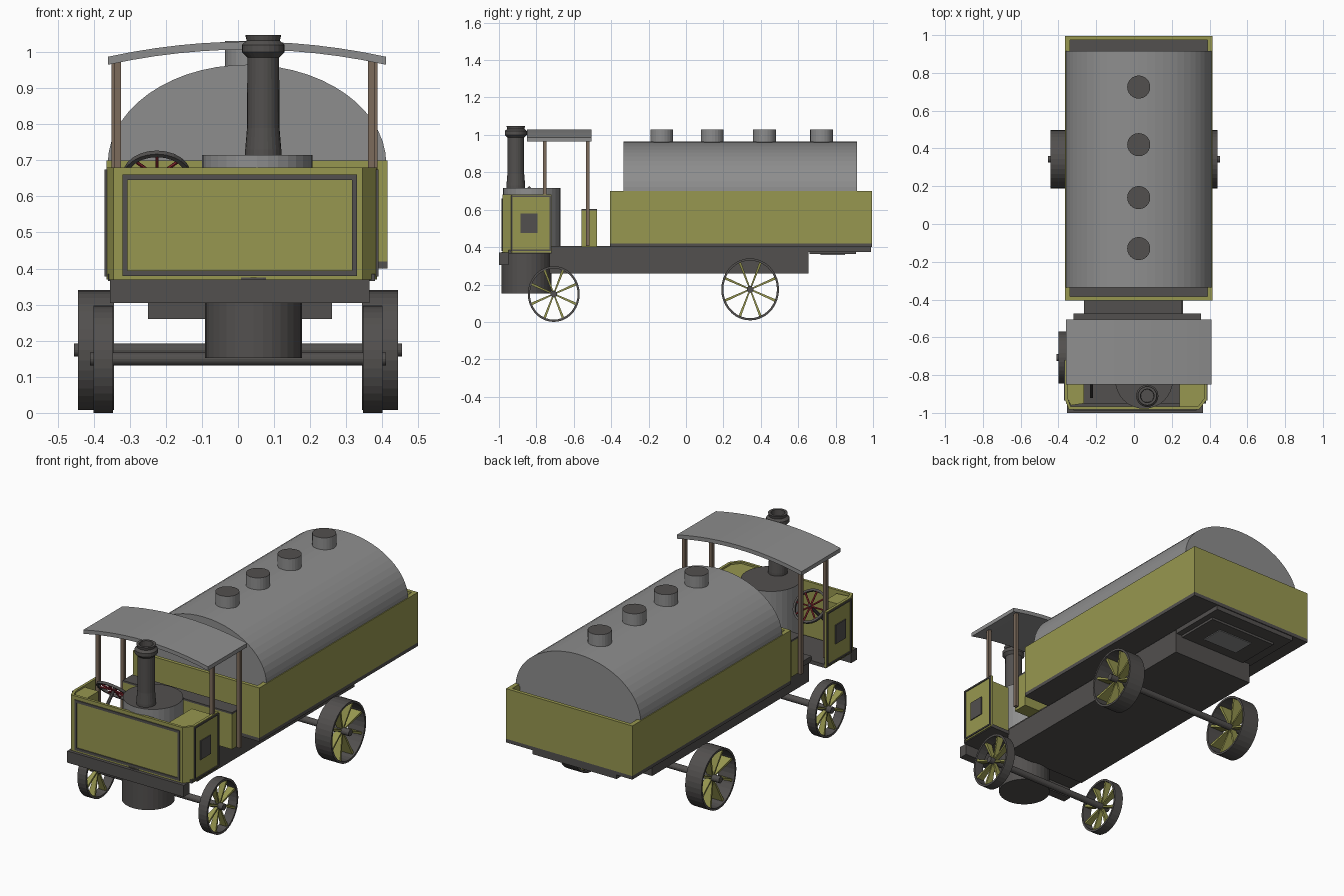
import bpy, bmesh
from math import pi, sin, cos
from mathutils import Matrix, Vector

cube = bpy.data.objects.get("Cube")
if cube:
    bpy.data.objects.remove(cube, do_unlink=True)


def material(name, r, g, b):
    m = bpy.data.materials.new(name)
    m.use_nodes = True
    m.diffuse_color = (r, g, b, 1)
    m.node_tree.nodes["Principled BSDF"].inputs["Base Color"].default_value = (r, g, b, 1)
    return m


olive = material("olive paint", .31, .31, .08)
dark = material("dark iron", .085, .08, .077)
grey = material("grey metal", .27, .27, .27)
brown = material("brown wood", .2, .145, .105)
red = material("red spokes", .3, .025, .035)


def finish(name, bm, *mats):
    bmesh.ops.recalc_face_normals(bm, faces=bm.faces[:])
    mesh = bpy.data.meshes.new(name)
    bm.to_mesh(mesh)
    bm.free()
    for m in mats:
        mesh.materials.append(m)
    ob = bpy.data.objects.new(name, mesh)
    bpy.context.collection.objects.link(ob)
    return ob


def box(name, mat, xs, ys, zs):
    bm = bmesh.new()
    bmesh.ops.create_cube(bm, size=1)
    for v in bm.verts:
        v.co = [(r[0] + r[1]) / 2 + c * (r[1] - r[0]) for c, r in zip(v.co, (xs, ys, zs))]
    return finish(name, bm, mat)


def prism(name, mat, outline, to_point, start, end):
    """Extrude a 2D outline; to_point places (a, b, depth) in space."""
    bm = bmesh.new()
    face = bm.faces.new([bm.verts.new(to_point(a, b, start)) for a, b in outline])
    ext = bmesh.ops.extrude_face_region(bm, geom=[face])["geom"]
    shift = Vector(to_point(0, 0, end)) - Vector(to_point(0, 0, start))
    bmesh.ops.translate(bm, vec=shift, verts=[g for g in ext if isinstance(g, bmesh.types.BMVert)])
    return finish(name, bm, mat)


def along_y(a, b, d):
    return (a, d, b)


def along_z(a, b, d):
    return (a, b, d)


def rod(name, mat, p, q, r, sides=16, top=None):
    """Cylinder between two points; top colours the upward cap."""
    p, q = Vector(p), Vector(q)
    bm = bmesh.new()
    turn = (q - p).to_track_quat("Z", "Y").to_matrix().to_4x4()
    bmesh.ops.create_cone(bm, cap_ends=True, segments=sides, radius1=r, radius2=r,
                          depth=(q - p).length, matrix=Matrix.Translation((p + q) / 2) @ turn)
    bm.normal_update()
    for f in bm.faces:
        f.material_index = 1 if top and f.normal.z > .9 else 0
    return finish(name, bm, mat, top or mat)


def lathe(name, mat, profile, place, sides=32, closed=False):
    """Spin (radius, height) points about the local z axis."""
    bm = bmesh.new()
    rings = [[bm.verts.new(place @ Vector((r * cos(2 * pi * i / sides), r * sin(2 * pi * i / sides), h)))
              for i in range(sides)] for r, h in profile]
    pairs = list(zip(rings, rings[1:])) + ([(rings[-1], rings[0])] if closed else [])
    for a, b in pairs:
        for i in range(sides):
            j = (i + 1) % sides
            bm.faces.new((a[i], a[j], b[j], b[i]))
    if not closed:
        bm.faces.new(rings[0])
        bm.faces.new(rings[-1])
    return finish(name, bm, mat)


def frame(name, front, at, a, z, w):
    """Thin dark border on a front (y) or side (x) panel."""
    t = (at - .004, at + .004)
    parts = [(a, (z[0], z[0] + w)), (a, (z[1] - w, z[1])),
             ((a[0], a[0] + w), z), ((a[1] - w, a[1]), z)]
    for n, (ra, rz) in enumerate(parts):
        xs, ys = (ra, t) if front else (t, ra)
        box(f"{name}_{n}", dark, xs, ys, rz)


# Chassis and underside
box("chassis", dark, (-.25, .26), (-.73, .655), (.26, .395))
box("chassis_top", dark, (-.265, .255), (-.73, .99), (.375, .405))
box("rear_plate", dark, (-.2, .22), (.66, .91), (.362, .376))
box("rear_hatch", grey, (-.1, .12), (.72, .85), (.358, .363))
box("front_beam", dark, (-.355, .365), (-1, -.95), (.305, .37))

# Cargo box
left, right = -.365, .415
back, front = .995, -.405
box("cargo_floor", dark, (left, right), (front, back), (.4, .42))
wall_z = (.42, .7)
box("cargo_wall_right", olive, (left, left + .025), (front, back), wall_z)
box("cargo_wall_left", olive, (right - .025, right), (front, back), wall_z)
box("cargo_wall_front", olive, (left, right), (front, front + .02), wall_z)
box("cargo_wall_back", olive, (left, right), (back - .02, back), wall_z)

# Tank with an arched top, and its filler caps
mid = .025
arch = [(mid + .386 * cos(pi * i / 28), .69 + .275 * sin(pi * i / 28)) for i in range(29)]
foot = [(mid - .36, .69), (mid - .36, .42), (mid + .36, .42), (mid + .36, .69)]
prism("tank", grey, arch + foot, along_y, -.335, .915)
for n, y in enumerate((-.13, .14, .42, .725)):
    rod(f"filler_cap_{n}", grey, (mid, y, .93), (mid, y, 1.03), .061, 24, dark)

# Cab walls as one bent sheet
outer = [(-.365, -.72), (-.365, -.93), (-.345, -.982), (.345, -.982), (.385, -.93), (.385, -.72)]
inner = [(.37, -.72), (.37, -.925), (.338, -.967), (-.335, -.967), (-.35, -.925), (-.35, -.72)]
prism("cab_wall", olive, outer + inner, along_z, .37, .68)
box("cab_floor", dark, (-.36, .38), (-.95, -.72), (.365, .385))
prism("left_bin", olive, [(.24, -.75), (.24, -.967), (.338, -.967), (.37, -.925), (.37, -.75)],
      along_z, .385, .67)
prism("right_bin", olive, [(-.265, -.85), (-.265, -.95), (-.335, -.96), (-.35, -.925), (-.35, -.85)],
      along_z, .385, .67)
frame("front_border", True, -.983, (-.32, .33), (.38, .66), .014)
for side, x in (("left", .386), ("right", -.366)):
    frame(f"{side}_border", False, x, (-.935, -.722), (.378, .675), .008)
    box(f"{side}_window", dark, (x - .004, x + .004), (-.885, -.795), (.475, .58))

# Boiler and chimney
rod("boiler", grey, (.053, -.825, .37), (.053, -.825, .715), .153, 32, dark)
rod("firebox", dark, (.043, -.853, .152), (.043, -.853, .375), .134, 32)
lathe("chimney", dark, [(.05, .7), (.05, .73), (.045, .79), (.044, .985), (.059, 1.0), (.059, 1.02),
                        (.046, 1.032), (.05, 1.048), (.036, 1.048), (.034, .99)],
      Matrix.Translation((.07, -.91, 0)), 24)

# Bench
box("bench", olive, (-.32, .355), (-.56, -.475), (.4, .595))
box("bench_top", dark, (-.32, .355), (-.56, -.475), (.595, .605))

# Roof and posts
steps = 12


def roof_line(lift):
    return [(mid + .385 * t, .965 + lift + .042 * (1 - t * t))
            for t in (2 * i / steps - 1 for i in range(steps + 1))]


prism("roof", grey, roof_line(.022) + roof_line(0)[::-1], along_y, -.85, -.505)
for name, y, spread in (("front", -.755, .352), ("rear", -.525, .358)):
    for side, sx in (("left", 1), ("right", -1)):
        x = .018 + sx * spread
        box(f"{name}_{side}_post", brown, (x - .01, x + .01), (y - .01, y + .01), (.405, .98))

# Steering wheel, tilted towards the driver
tilt = Matrix.Translation((-.225, -.775, .655)) @ Matrix.Rotation(-pi / 4, 4, "X")
lathe("steering_rim", dark, [(.083, -.007), (.095, -.007), (.095, .007), (.083, .007)], tilt, 24, True)
for n in range(8):
    a = n * pi / 4
    rod(f"steering_spoke_{n}", red, tilt.translation, tilt @ Vector((.086 * cos(a), .086 * sin(a), 0)), .005, 6)
rod("steering_column", dark, tilt @ Vector((0, 0, .012)), tilt @ Vector((0, 0, -.2)), .009, 8)

# Road wheels: thin wide rims with flat flaring spokes
squash = .93


def road_wheel(name, sx, y, z, r, x_in, x_out):
    half = (x_out - x_in) / 2
    place = (Matrix.Translation((sx * (x_in + half), y, z)) @ Matrix.Diagonal((1, squash, 1, 1))
             @ Matrix.Rotation(pi / 2, 4, "Y"))
    lathe(f"{name}_rim", dark, [(r - .012, -half), (r, -half), (r, half), (r - .012, half)], place, 36, True)
    bm = bmesh.new()
    for n in range(8):
        spin = place @ Matrix.Rotation((n + .5) * pi / 4, 4, "Z")
        made = bmesh.ops.create_cube(bm, size=2)["verts"]
        for v in made:
            far = v.co.x > 0
            v.co = spin @ Vector((r - .006 if far else .01, v.co.y * (.007 if far else .004),
                                  v.co.z * half * (.8 if far else .3)))
    finish(f"{name}_spokes", bm, olive)


for end, y, z, r, x_in, x_out, tip in (("front", -.707, .149, .149, .347, .4, .41),
                                       ("rear", .343, .174, .166, .343, .443, .455)):
    rod(f"{end}_axle", dark, (-tip, y, z), (tip, y, z), .018)
    for side, sx in (("left", 1), ("right", -1)):
        road_wheel(f"{end}_{side}_wheel", sx, y, z, r, x_in, x_out)
